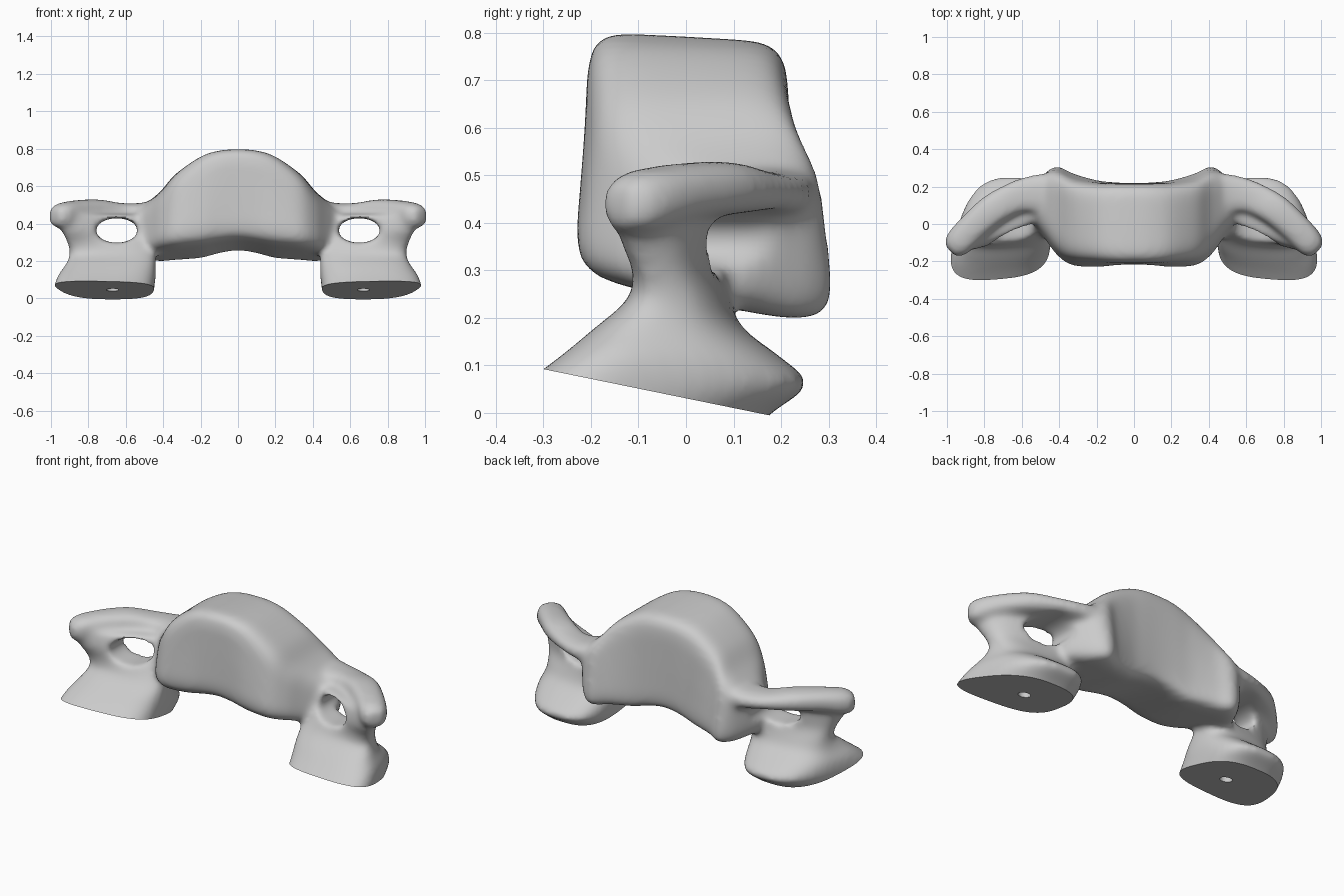
import bpy, bmesh, math
from mathutils import Vector, Matrix

old = bpy.data.objects.get("Cube")
if old:
    bpy.data.objects.remove(old, do_unlink=True)

bone = bpy.data.materials.new("bone grey")
bone.use_nodes = True
GREY = (0.6, 0.6, 0.6, 1)
bone.diffuse_color = GREY
bone.node_tree.nodes["Principled BSDF"].inputs["Base Color"].default_value = GREY

SIDES, STEPS = 48, 6


def spline(a, b, c, d, t):
    return b + 0.5 * t * ((c - a) + t * ((2 * a - 5 * b + 4 * c - d) + t * (3 * (b - c) + d - a)))


def refine(sections):
    """Smoothly interpolate between four-cornered sections."""
    last, out = len(sections) - 1, []
    for i in range(last):
        quads = [sections[min(max(k, 0), last)] for k in range(i - 1, i + 3)]
        for s in range(STEPS):
            out.append([spline(*pts, s / STEPS) for pts in zip(*quads)])
    return out + [sections[-1]]


def loft(bm, sections, middle, ends):
    """Skin rounded quads; a higher power rounds the corners more."""
    rings, fine = [], refine(sections)
    for i, (p, q, r, s) in enumerate(fine):
        power = middle + (ends - middle) * (2 * i / (len(fine) - 1) - 1) ** 2
        ring = []
        for k in range(SIDES):
            a = math.tau * k / SIDES
            u, v = [(math.copysign(abs(f) ** power, f) + 1) / 2 for f in (math.cos(a), math.sin(a))]
            ring.append(bm.verts.new(p.lerp(q, u).lerp(s.lerp(r, u), v)))
        rings.append(ring)
    for a, b in zip(rings, rings[1:]):
        for k in range(SIDES):
            n = (k + 1) % SIDES
            bm.faces.new((a[k], a[n], b[n], b[k]))
    bm.faces.new(rings[0])
    bm.faces.new(rings[-1])


def across(x, *corners):
    return [Vector((x, y, z)) for y, z in corners]


def level(z, *corners):
    return [Vector((x, y, z)) for x, y in corners]


def bar(x, y, z, w, h, yaw):
    """Section of the side arm, turned about z."""
    side = Vector((math.sin(yaw), math.cos(yaw), 0)) * w
    up, c = Vector((0, 0, h)), Vector((x, y, z))
    return [c - side - up, c + side - up, c + side + up, c - side + up]


bm = bmesh.new()

# Central body: front-bottom, front-top, back-top, back-bottom
half = [
    across(0, (-.22, .325), (-.205, .803), (.215, .78), (.22, .24)),
    across(.1, (-.225, .315), (-.205, .795), (.215, .775), (.225, .225)),
    across(.2, (-.24, .3), (-.195, .762), (.215, .747), (.24, .195)),
    across(.33, (-.235, .285), (-.175, .665), (.23, .67), (.285, .185)),
    across(.41, (-.185, .275), (-.125, .57), (.27, .58), (.325, .175)),
    across(.47, (-.105, .255), (-.05, .515), (.27, .53), (.28, .185)),
    across(.52, (-.035, .245), (.01, .48), (.215, .49), (.205, .215)),
    across(.56, (.01, .25), (.04, .45), (.15, .455), (.13, .24)),
]
mirror = [[Vector((-p.x, p.y, p.z)) for p in s] for s in half[:0:-1]]
loft(bm, mirror + half, .27, .7)

# Paired side parts: the foot runs up as a web into the arm
side = bmesh.new()
loft(side, [
    level(-.06, (.46, -.42), (1.08, -.48), (.85, .12), (.48, .12)),
    level(0, (.44, -.36), (1.06, -.43), (.87, .18), (.47, .18)),
    level(.06, (.43, -.3), (1.04, -.37), (.87, .25), (.47, .26)),
    level(.12, (.425, -.23), (1.01, -.285), (.88, .19), (.46, .2)),
    level(.18, (.425, -.17), (.95, -.205), (.88, .1), (.46, .13)),
    level(.24, (.43, -.11), (.915, -.13), (.88, .06), (.46, .11)),
    level(.3, (.44, -.06), (.935, -.135), (.89, .025), (.46, .11)),
    level(.37, (.44, 0), (.965, -.18), (.92, .01), (.46, .14)),
    level(.45, (.46, .05), (.97, -.185), (.94, -.02), (.46, .18)),
], .68, .68)
loft(side, [
    bar(.40, .17, .46, .11, .07, 0),
    bar(.52, .155, .46, .11, .05, .3),
    bar(.63, .143, .465, .088, .045, .5),
    bar(.75, .08, .473, .085, .056, .7),
    bar(.86, -.015, .465, .08, .06, .75),
    bar(.945, -.105, .443, .075, .067, .75),
    bar(.985, -.143, .437, .045, .045, .75),
], .8, .8)

# Mirror the pair into the same mesh
for sign in (1, -1):
    lookup = {v: bm.verts.new((sign * v.co.x, v.co.y, v.co.z)) for v in side.verts}
    for f in side.faces:
        bm.faces.new([lookup[v] for v in f.verts])
side.free()


def make_object(name, b):
    bmesh.ops.recalc_face_normals(b, faces=b.faces)
    m = bpy.data.meshes.new(name)
    b.to_mesh(m)
    b.free()
    ob = bpy.data.objects.new(name, m)
    bpy.context.collection.objects.link(ob)
    return ob


vertebra = make_object("vertebra", bm)

# Cutters: oval side openings, sloping slab under the soles, blind pin holes
frame = Matrix.Translation((0, -.07, .045)) @ Matrix.Rotation(-math.atan(.2045), 4, "X")
slab, pins, ovals = bmesh.new(), bmesh.new(), bmesh.new()
bmesh.ops.create_cube(slab, size=1, matrix=frame @ Matrix.Translation((0, 0, -.25)) @ Matrix.Diagonal((3, 2, .5, 1)))
for sign in (1, -1):
    bmesh.ops.create_cone(pins, cap_ends=True, segments=24, radius1=.033, radius2=.033, depth=.14,
                          matrix=frame @ Matrix.Translation((sign * .67, 0, 0)))
    bmesh.ops.create_cone(ovals, cap_ends=True, segments=48, radius1=1, radius2=1, depth=1,
                          matrix=Matrix.Translation((sign * .648, 0, .363)) @ Matrix.Diagonal((.113, 1, .066, 1))
                          @ Matrix.Rotation(math.pi / 2, 4, "X"))
cutters = [make_object(n, b) for n, b in (("oval_cutter", ovals), ("sole_cutter", slab), ("pin_cutter", pins))]
for cutter in cutters:
    cutter.hide_render = True


def blend():
    remesh = vertebra.modifiers.new("blend", "REMESH")
    remesh.mode, remesh.voxel_size = "VOXEL", .013


def trim(cutter):
    cut = vertebra.modifiers.new("trim", "BOOLEAN")
    cut.operation, cut.solver, cut.object = "DIFFERENCE", "EXACT", cutter


# Blend the parts, open the ovals, soften, then trim the soles
blend()
trim(cutters[0])
blend()
relax = vertebra.modifiers.new("relax", "SMOOTH")
relax.factor, relax.iterations = .5, 20
trim(cutters[1])
trim(cutters[2])
graph = bpy.context.evaluated_depsgraph_get()
final = bpy.data.meshes.new_from_object(vertebra.evaluated_get(graph))
vertebra.modifiers.clear()
vertebra.data = final
final.materials.clear()
final.materials.append(bone)
for cutter in cutters:
    bpy.data.objects.remove(cutter, do_unlink=True)

bpy.ops.object.select_all(action="DESELECT")
vertebra.select_set(True)
bpy.context.view_layer.objects.active = vertebra
bpy.ops.object.shade_smooth_by_angle(angle=math.radians(40))
